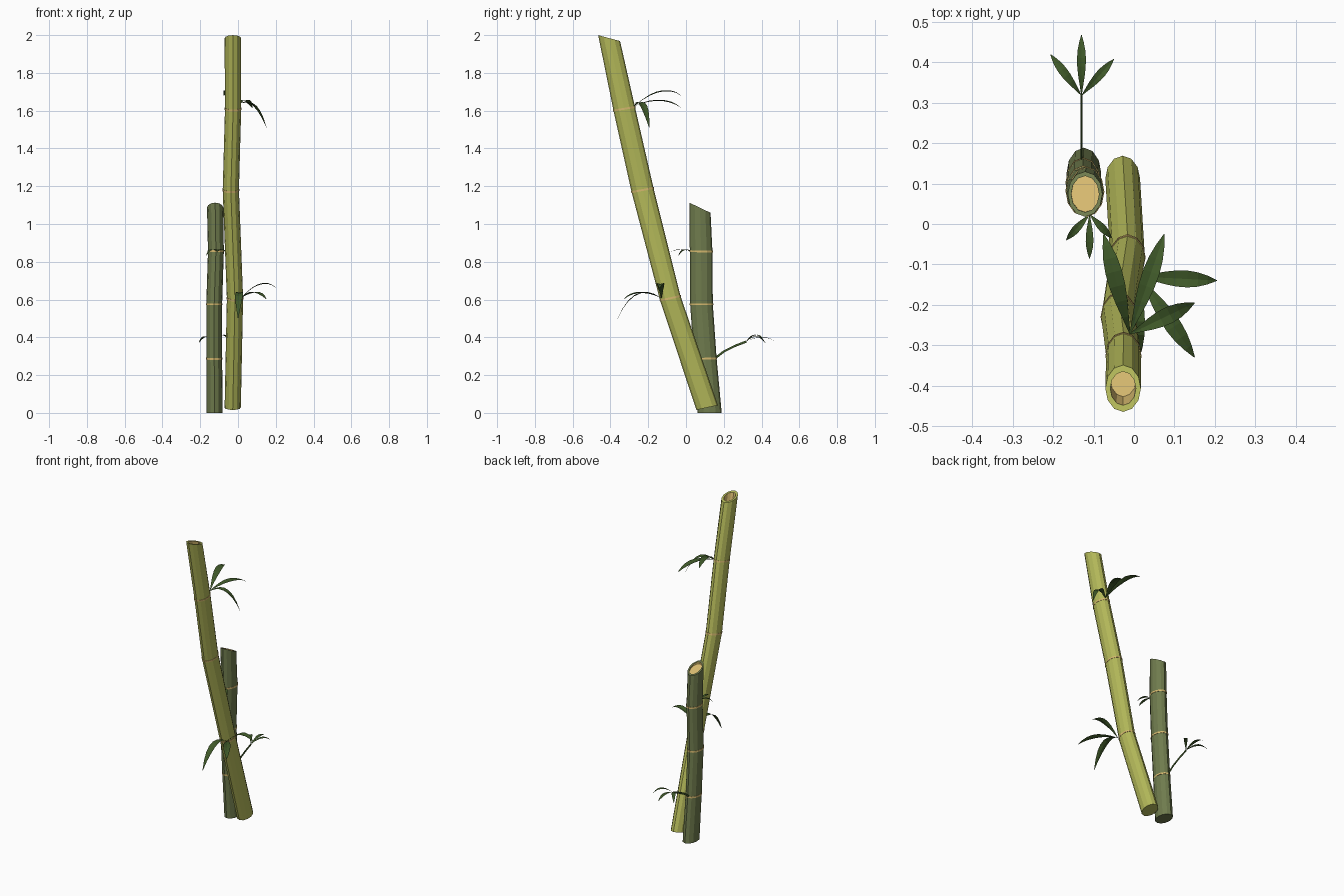
import bpy, math
from mathutils import Vector

if "Cube" in bpy.data.objects:
    bpy.data.objects.remove(bpy.data.objects["Cube"])

SIDES = 12


def material(name, rgb):
    m = bpy.data.materials.new(name)
    m.diffuse_color = (*rgb, 1)
    m.use_nodes = True
    m.node_tree.nodes["Principled BSDF"].inputs["Base Color"].default_value = m.diffuse_color
    return m


LIGHT = material("light_green", (0.45, 0.48, 0.10))
DARK = material("dark_green", (0.16, 0.20, 0.075))
LEAF = material("leaf_green", (0.05, 0.10, 0.022))
TAN = material("tan", (0.68, 0.49, 0.16))


def make(name, verts, faces, mat):
    me = bpy.data.meshes.new(name)
    me.from_pydata(verts, [], faces)
    me.materials.append(mat)
    ob = bpy.data.objects.new(name, me)
    bpy.context.collection.objects.link(ob)
    return ob


# A ring is (x, y, z, x radius, y radius, slope of its plane along y)
def loft(name, rings, mat, cap_start=False, cap_end=False, n=SIDES):
    verts, faces = [], []
    for x, y, z, rx, ry, slope in rings:
        for i in range(n):
            a = math.tau * i / n
            dy = ry * math.sin(a)
            verts.append((x + rx * math.cos(a), y + dy, z + slope * dy))
    for k in range(len(rings) - 1):
        for i in range(n):
            j = (i + 1) % n
            faces.append((k * n + i, k * n + j, (k + 1) * n + j, (k + 1) * n + i))
    if cap_start:
        faces.append(tuple(reversed(range(n))))
    if cap_end:
        faces.append(tuple(range((len(rings) - 1) * n, len(rings) * n)))
    return make(name, verts, faces, mat)


def mix(a, b, t):
    return tuple(p + (q - p) * t for p, q in zip(a, b))


def scaled(r, s):
    return (*r[:3], r[3] * s, r[4] * s, r[5])


def culm(name, rings, mat, inner, depth):
    # stalk segments
    loft(name, rings, mat, cap_start=True)
    # tan bands at the nodes
    for i, r in enumerate(rings[1:-1], 1):
        h = 0.005
        low = mix(r, rings[i - 1], h / (r[2] - rings[i - 1][2]))
        high = mix(r, rings[i + 1], h / (rings[i + 1][2] - r[2]))
        low, high = (*low[:5], r[5]), (*high[:5], r[5])
        loft(f"{name}_node_{i}", [low, scaled(low, 1.04), scaled(high, 1.04), high], TAN)
    # cut rim and hollow core
    top = rings[-1]
    lip = scaled(top, inner)
    loft(name + "_rim", [top, lip], mat)
    floor = mix(top, rings[-2], depth / (top[2] - rings[-2][2]))
    floor = (*floor[:3], lip[3], lip[4], lip[5])
    loft(name + "_hollow", [lip, floor], TAN, cap_end=True)


culm("tall_culm", [
    (-0.028, 0.112, 0.028, 0.043, 0.057, 0.22),
    (-0.016, -0.083, 0.607, 0.043, 0.054, 0.22),
    (-0.038, -0.230, 1.180, 0.043, 0.058, 0.19),
    (-0.026, -0.327, 1.610, 0.043, 0.057, 0.16),
    (-0.027, -0.407, 1.984, 0.044, 0.058, -0.27)], LIGHT, 0.72, 0.10)
culm("short_culm", [
    (-0.124, 0.125, 0.0, 0.043, 0.064, 0.0),
    (-0.126, 0.102, 0.287, 0.042, 0.060, 0.03),
    (-0.126, 0.082, 0.575, 0.042, 0.060, 0.0),
    (-0.117, 0.080, 0.855, 0.042, 0.060, -0.02),
    (-0.121, 0.074, 1.086, 0.043, 0.056, -0.48)], DARK, 0.80, 0.012)


# A leaf arches from base through a raised middle to its tip
def leaf(name, base, tip, mid_z, width, steps=7):
    b, t = Vector(base), Vector(tip)
    mid = b.lerp(t, 0.55)
    mid.z = mid_z
    ctrl = 2 * mid - (b + t) / 2
    side = Vector((-(t - b).y, (t - b).x, 0)).normalized()
    verts, faces = [], []
    for i in range(steps + 1):
        u = i / steps
        p = b * (1 - u) ** 2 + ctrl * 2 * u * (1 - u) + t * u * u
        w = width / 2 * max(0.05, math.sin(math.pi * u ** 1.1) ** 0.9 if 0 < u < 1 else 0)
        verts += [p - side * w, p - Vector((0, 0, w * 0.25)), p + side * w]
        if i:
            k = 3 * i
            faces += [(k - 3, k - 2, k + 1, k), (k - 2, k - 1, k + 2, k + 1)]
    make(name, verts, faces, LEAF)


def cluster(name, base, width, tips):
    for i, (tip, mid_z) in enumerate(tips, 1):
        leaf(f"{name}_{i}", base, tip, mid_z, width)


cluster("upper_leaf", (-0.01, -0.272, 1.625), 0.042, [
    ((-0.075, -0.025, 1.680), 1.705),
    ((0.075, -0.025, 1.615), 1.657),
    ((0.150, -0.195, 1.512), 1.635)])
cluster("middle_leaf", (0.014, -0.130, 0.607), 0.042, [
    ((0.205, -0.140, 0.660), 0.685),
    ((0.150, -0.330, 0.602), 0.640),
    ((0.000, -0.362, 0.500), 0.632)])
cluster("small_leaf", (-0.11, 0.024, 0.855), 0.019, [
    ((-0.168, -0.040, 0.832), 0.865),
    ((-0.110, -0.086, 0.850), 0.866),
    ((-0.055, -0.035, 0.840), 0.864)])
cluster("twig_leaf", (-0.13, 0.318, 0.378), 0.022, [
    ((-0.207, 0.420, 0.370), 0.405),
    ((-0.130, 0.468, 0.380), 0.402),
    ((-0.050, 0.408, 0.388), 0.414)])

# thin twig carrying the lowest leaves
loft("twig", [(-0.13, y, z, 0.003, 0.003, -2) for y, z in
              ((0.155, 0.29), (0.20, 0.325), (0.26, 0.355), (0.32, 0.378))],
     LEAF, True, True, n=6)
